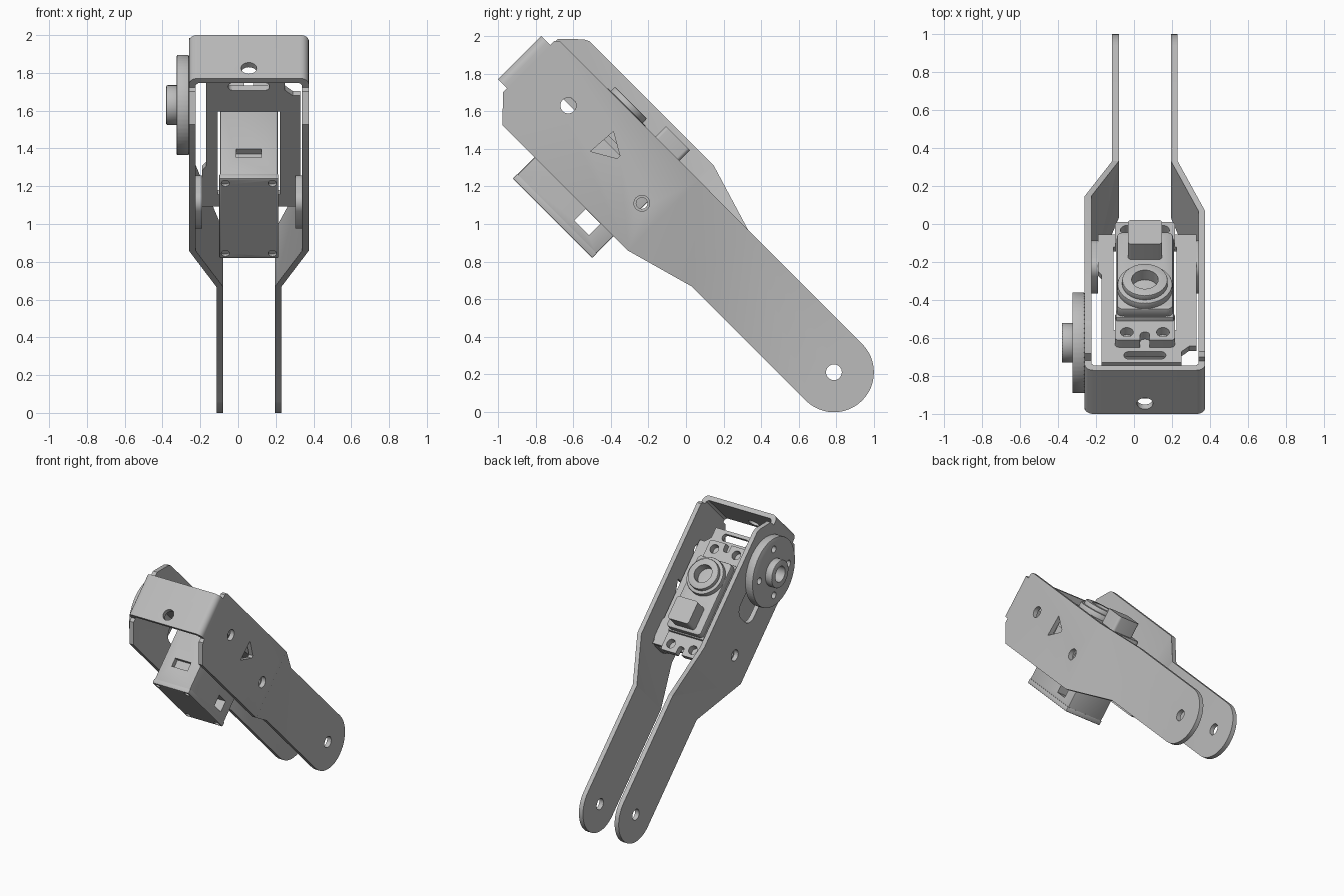
import bpy, bmesh
from math import pi, cos, sin, radians
from mathutils import Matrix, Vector

if "Cube" in bpy.data.objects:
    bpy.data.objects.remove(bpy.data.objects["Cube"])

grey = bpy.data.materials.new("plain grey")
grey.use_nodes = True
grey.diffuse_color = (0.5, 0.5, 0.5, 1)
grey.node_tree.nodes["Principled BSDF"].inputs["Base Color"].default_value = (0.5, 0.5, 0.5, 1)

# Parts are built in a frame (x, u along the arm, w across it), then tilted
TILT = Matrix.Rotation(radians(-45), 4, 'X')
MID = 0.0575
parts = []


def finish(name, bm, keep=True):
    bmesh.ops.recalc_face_normals(bm, faces=bm.faces)
    mesh = bpy.data.meshes.new(name)
    bm.to_mesh(mesh)
    bm.free()
    mesh.materials.append(grey)
    ob = bpy.data.objects.new(name, mesh)
    bpy.context.collection.objects.link(ob)
    if keep:
        parts.append(ob)
    return ob


def prism_bm(points, lo, hi, axis=0):
    """Extrude a 2D outline along axis 0 (x), 1 (u) or 2 (w)."""
    def place(p, d):
        c = list(p)
        c.insert(axis, d)
        return c
    bm = bmesh.new()
    face = bm.faces.new([bm.verts.new(place(p, lo)) for p in points])
    out = bmesh.ops.extrude_face_region(bm, geom=[face])
    shift = Vector(place((0, 0), hi - lo))
    bmesh.ops.translate(bm, vec=shift, verts=[v for v in out["geom"] if isinstance(v, bmesh.types.BMVert)])
    return bm


def prism(name, points, lo, hi, axis=0, bevel=0, keep=True):
    bm = prism_bm(points, lo, hi, axis)
    if bevel:
        bmesh.ops.bevel(bm, geom=bm.edges[:], offset=bevel, segments=2, profile=0.5, affect='EDGES')
    return finish(name, bm, keep)


def arc(cx, cy, r, a0=0, a1=360, n=32):
    full = a1 - a0 == 360
    steps = n if full else n + 1
    return [(cx + r * cos(radians(a0 + (a1 - a0) * i / n)),
             cy + r * sin(radians(a0 + (a1 - a0) * i / n))) for i in range(steps)]


def rect(a0, a1, b0, b1):
    return [(a0, b0), (a1, b0), (a1, b1), (a0, b1)]


def rounded(a0, a1, b0, b1, r):
    return (arc(a1 - r, b1 - r, r, 0, 90, 6) + arc(a0 + r, b1 - r, r, 90, 180, 6)
            + arc(a0 + r, b0 + r, r, 180, 270, 6) + arc(a1 - r, b0 + r, r, 270, 360, 6))


def cut(ob, points, lo, hi, axis=0):
    cutter = prism("cutter", points, lo, hi, axis, keep=False)
    cutter.hide_render = True
    mod = ob.modifiers.new("cut", 'BOOLEAN')
    mod.operation, mod.solver, mod.object = 'DIFFERENCE', 'EXACT', cutter
    bpy.context.view_layer.objects.active = ob
    bpy.ops.object.modifier_apply(modifier=mod.name)
    bpy.data.objects.remove(cutter)


# Side plates: wide at the joint, bent inward to a narrow round-ended arm
BEND0, BEND1, HOLE = -0.825, -0.45, 0.042
TIP, AXIS = (0.4065, 0.706), (-1.595, 0.71)


def side_plate(name, side, upper):
    points = [(-1.77, 0.389), (BEND0, 0.389), (BEND1, 0.494)]
    points += arc(*TIP, 0.2125, -90, 90, 24)
    points += [(BEND1, 0.918), (BEND0, upper)]
    if upper > 1:
        points += [(-1.755, upper), (-1.785, 1.018), (-1.885, 0.92)]
    else:
        points += [(-1.87, upper), (-1.89, 0.9)]
    points += [(-1.89, 0.515)]
    lo, hi = sorted((MID + side * 0.2825, MID + side * 0.3175))
    bm = prism_bm(points, lo, hi)
    for u in (BEND0, BEND1):
        bmesh.ops.bisect_plane(bm, geom=bm.verts[:] + bm.edges[:] + bm.faces[:],
                               plane_co=(0, u, 0), plane_no=(0, 1, 0))
    for v in bm.verts:
        t = min(1, max(0, (v.co.y - BEND0) / (BEND1 - BEND0)))
        v.co.x -= side * 0.145 * t
    ob = finish(name, bm)
    for u, w in (TIP, AXIS, (-0.951, 0.619)):
        cut(ob, arc(u, w, HOLE), -1, 1)
    return ob


left_plate = side_plate("left_side_plate", 1, 0.92)
cut(left_plate, [(-1.339, 0.621), (-1.212, 0.695), (-1.212, 0.715), (-1.328, 0.782)], 0, 1)
right_plate = side_plate("right_side_plate", -1, 1.032)
cut(right_plate, rounded(-1.42, -1.19, 0.6, 0.83, 0.08), -1, 0)

# Strap joining the two plates across the end
x0, x1, u0, u1, t = -0.26, 0.375, -1.959, -1.885, 0.035
strap_outline = ([(x0, u1)] + arc(x0 + 0.045, u0 + 0.045, 0.045, 180, 270, 6)
                 + arc(x1 - 0.045, u0 + 0.045, 0.045, 270, 360, 6)
                 + [(x1, u1), (x1 - t, u1), (x1 - t, u0 + 0.05), (x1 - 0.05, u0 + t),
                    (x0 + 0.05, u0 + t), (x0 + t, u0 + 0.05), (x0 + t, u1)])
strap = prism("end_strap", strap_outline, 0.545, 0.87, axis=2)
cut(strap, arc(MID, 0.622, HOLE), -2.1, -1.9, axis=1)

# Output disc with bolt holes and a bored hub
disc = prism("output_disc", arc(*AXIS, 0.265, n=64), -0.325, -0.26, bevel=0.006)
for i in range(4):
    a = pi / 4 + i * pi / 2
    cut(disc, arc(AXIS[0] + 0.18 * cos(a), AXIS[1] + 0.18 * sin(a), 0.026, n=16), -0.4, -0.2)
hub = prism("output_hub", arc(*AXIS, 0.105, n=40), -0.38, -0.32, bevel=0.006)
cut(disc, arc(*AXIS, 0.06), -0.4, -0.2)
cut(hub, arc(*AXIS, 0.06), -0.5, -0.2)

# Motor holder: flat plate with an opening, and bent tabs bolted to the side plates
holder = prism("holder_plate", [(-0.17, -1.78), (0.25, -1.78), (0.25, -1.7), (0.29, -1.66), (0.33, -1.66),
                                (0.33, -0.83), (-0.19, -0.83), (-0.19, -1.1), (-0.17, -1.13)],
               0.715, 0.75, axis=2)
cut(holder, rect(MID - 0.166, MID + 0.166, -1.54, -0.92), 0.6, 0.9, axis=2)
cut(holder, rounded(MID - 0.11, MID + 0.11, -1.755, -1.7, 0.025), 0.6, 0.9, axis=2)
for name, lo, hi in (("left_holder_tab", 0.305, 0.339), ("right_holder_tab", -0.224, -0.19)):
    tab = prism(name, rounded(-1.07, -0.83, 0.51, 0.75, 0.07), lo, hi)
    cut(tab, arc(-0.951, 0.619, 0.03, n=16), -1, 1)

# Motor body
M0, M1, UA, UB = MID - 0.1575, MID + 0.1575, -1.527, -0.933
body = prism("motor_body", rect(M0 + 0.004, M1 - 0.004, UA, UB), 0.25, 0.83, axis=2, bevel=0.008)
cut(body, rect(MID - 0.068, MID + 0.068, 0.384, 0.45), -1.6, -1.49, axis=1)
cut(body, rect(-1.14, -1.03, 0.3, 0.386), -1, 1)
cover = prism("motor_bottom_cover", rect(M0, M1, UA - 0.002, UB + 0.002), 0.226, 0.262, axis=2, bevel=0.006)
for sx in (-1, 1):
    for u in (UA + 0.035, UB - 0.035):
        cut(cover, arc(MID + sx * 0.125, u, 0.022, n=16), 0.2, 0.242, axis=2)
top = prism("motor_top_cover", rounded(M0 + 0.01, M1 - 0.01, UA + 0.01, UB - 0.01, 0.03), 0.82, 0.885, axis=2, bevel=0.01)
cut(top, rounded(MID - 0.09, MID + 0.09, -1.15, -0.97, 0.02), 0.86, 1, axis=2)

# Mounting flanges with screw holes and a centre notch
for name, lo, hi, s in (("front_flange", -1.67, -1.5, -1), ("rear_flange", -0.96, -0.79, 1)):
    flange = prism(name, rounded(M0, M1, lo, hi, 0.02), 0.752, 0.805, axis=2)
    end = lo if s < 0 else hi
    for sx in (-1, 1):
        cut(flange, arc(MID + sx * 0.095, end - s * 0.06, 0.034, n=20), 0.6, 0.9, axis=2)
    cut(flange, rounded(MID - 0.025, MID + 0.025, end - 0.06, end + 0.06, 0.02), 0.6, 0.9, axis=2)

# Stepped ring around the motor shaft opening
for name, r, lo, hi in (("shaft_collar", 0.145, 0.87, 0.925), ("shaft_ring", 0.12, 0.91, 0.957)):
    ring = prism(name, arc(MID, -1.37, r, n=48), lo, hi, axis=2, bevel=0.008)
    cut(ring, arc(MID, -1.37, 0.07), 0.8, 1.1, axis=2)

# Tilt everything and keep edges crisp while rounding curves
bpy.ops.object.select_all(action='DESELECT')
for ob in parts:
    ob.data.transform(TILT)
    ob.select_set(True)
bpy.context.view_layer.objects.active = parts[0]
bpy.ops.object.shade_smooth_by_angle(angle=radians(25))
